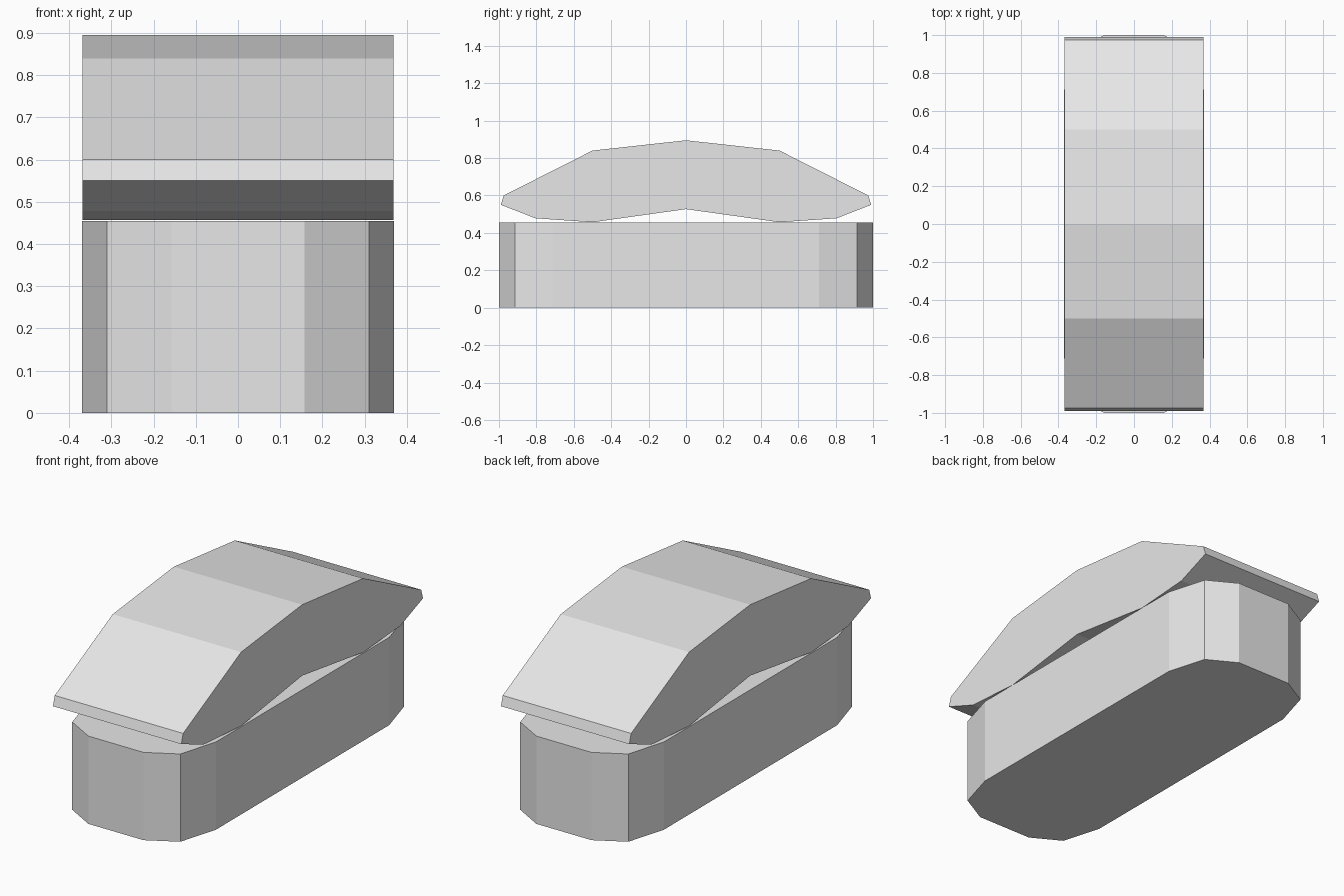
import bpy
import bmesh
from mathutils import Vector

cube = bpy.data.objects.get("Cube")
if cube:
    bpy.data.objects.remove(cube, do_unlink=True)

grey = bpy.data.materials.new("light grey")
grey.use_nodes = True
colour = (0.8, 0.8, 0.8, 1)
grey.diffuse_color = colour
grey.node_tree.nodes["Principled BSDF"].inputs["Base Color"].default_value = colour


def extrude_outline(name, points, offset):
    """Extrude a closed planar outline into a flat-shaded solid."""
    bm = bmesh.new()
    face = bm.faces.new([bm.verts.new(p) for p in points])
    result = bmesh.ops.extrude_face_region(bm, geom=[face], use_keep_orig=True)
    moved = [v for v in result["geom"] if isinstance(v, bmesh.types.BMVert)]
    bmesh.ops.translate(bm, verts=moved, vec=Vector(offset))
    bmesh.ops.recalc_face_normals(bm, faces=bm.faces)
    mesh = bpy.data.meshes.new(name)
    bm.to_mesh(mesh)
    bm.free()
    mesh.materials.append(grey)
    obj = bpy.data.objects.new(name, mesh)
    bpy.context.collection.objects.link(obj)
    return obj


# Base: long block with faceted rounded ends
corner = [(0.37, 0.71), (0.31, 0.915), (0.158, 1.0)]
right_half = [(x, -y) for x, y in reversed(corner)] + corner
outline = right_half + [(-x, -y) for x, y in right_half]
extrude_outline("base", [(x, y, 0) for x, y in outline], (0, 0, 0.455))

# Lid: arched slab with an arched underside, resting on two ridges
WIDTH = 0.736
side = [(0.5, 0.84), (0.975, 0.6), (0.99, 0.55), (0.805, 0.478), (0.5, 0.457)]
profile = [(0, 0.895)] + side + [(0, 0.527)] + [(-y, z) for y, z in reversed(side)]
extrude_outline("lid", [(-WIDTH / 2, y, z) for y, z in profile], (WIDTH, 0, 0))
